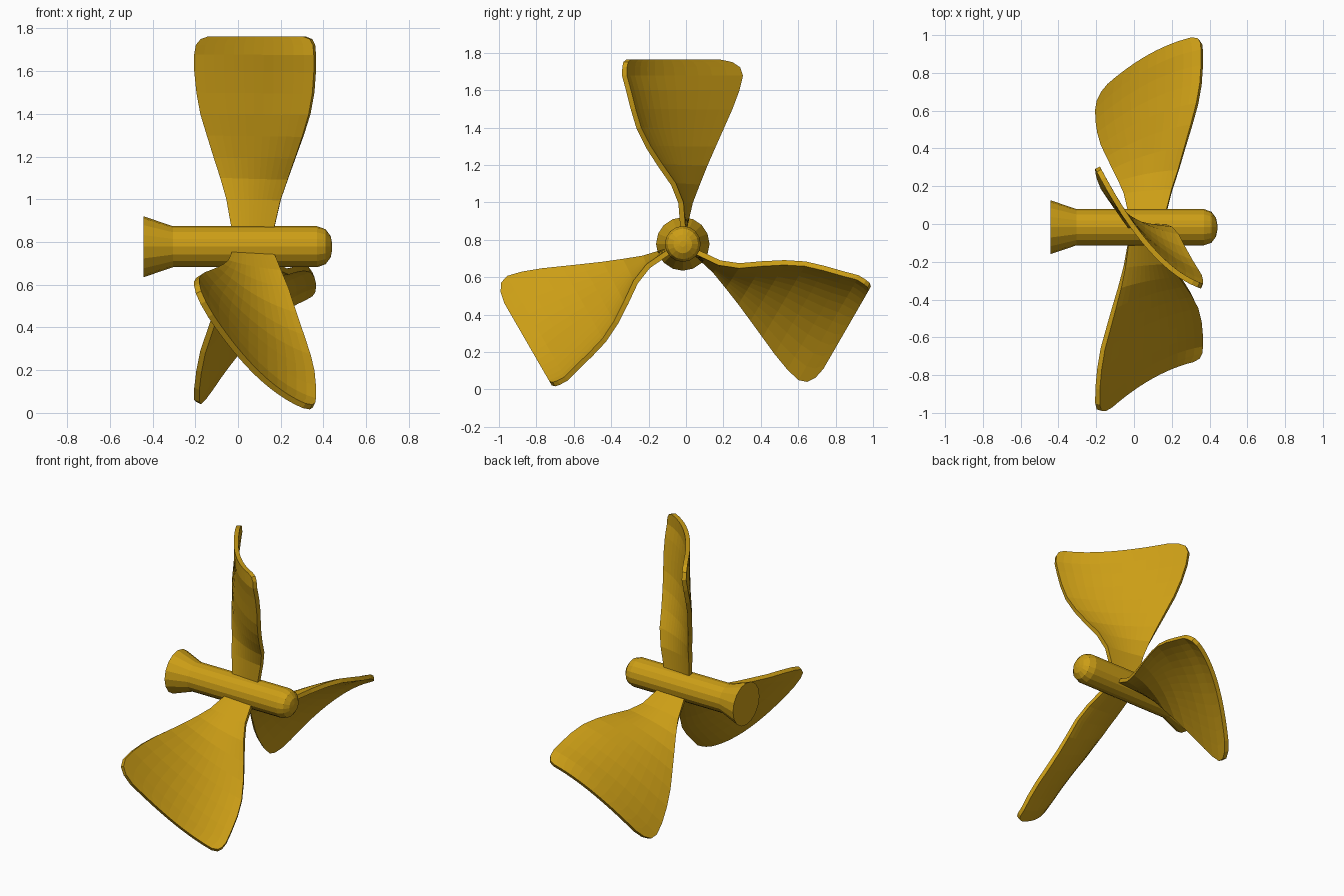
import bpy, bmesh, math
from mathutils import Matrix, Vector

if "Cube" in bpy.data.objects:
    bpy.data.objects.remove(bpy.data.objects["Cube"])

CENTRE = Vector((0, -0.017, 0.778))
brass = bpy.data.materials.new("brass")
brass.diffuse_color = (0.60, 0.34, 0.008, 1)
brass.use_nodes = True
brass.node_tree.nodes["Principled BSDF"].inputs["Base Color"].default_value = brass.diffuse_color


def add_object(name, bm):
    bmesh.ops.recalc_face_normals(bm, faces=bm.faces[:])
    mesh = bpy.data.meshes.new(name)
    bm.to_mesh(mesh)
    bm.free()
    mesh.materials.append(brass)
    ob = bpy.data.objects.new(name, mesh)
    bpy.context.collection.objects.link(ob)
    ob.location = CENTRE
    return ob


# Hub: lathed profile of (x, radius) along the shaft axis
profile = [(-0.443, 0.143), (-0.305, 0.096), (0.37, 0.096), (0.41, 0.082),
           (0.434, 0.05), (0.441, 0.016)]
SIDES = 16
bm = bmesh.new()
rings = [[bm.verts.new((x, r * math.cos(2 * math.pi * i / SIDES),
                        r * math.sin(2 * math.pi * i / SIDES)))
          for i in range(SIDES)] for x, r in profile]
for a, b in zip(rings, rings[1:]):
    for i in range(SIDES):
        j = (i + 1) % SIDES
        bm.faces.new((a[i], a[j], b[j], b[i]))
bm.faces.new(rings[0])
bm.faces.new(rings[-1])
add_object("hub", bm)

# Blade sections: radius, left x, right x, left y, right y, camber
sections = [
    (0.04, -0.02, 0.160, 0.00, 0.00, 0.0),
    (0.09, -0.03, 0.170, 0.01, 0.00, 0.0),
    (0.22, -0.05, 0.200, 0.04, -0.01, 0.008),
    (0.32, -0.075, 0.235, 0.08, -0.05, 0.02),
    (0.42, -0.105, 0.270, 0.122, -0.12, 0.035),
    (0.52, -0.135, 0.305, 0.167, -0.185, 0.05),
    (0.62, -0.165, 0.335, 0.212, -0.235, 0.066),
    (0.72, -0.183, 0.353, 0.257, -0.265, 0.082),
    (0.82, -0.193, 0.360, 0.295, -0.290, 0.098),
    (0.90, -0.193, 0.360, 0.315, -0.312, 0.11),
]
# Rounded tip: radius and inset of each corner along the last section
tip = [(0.945, 0.008, 0.004), (0.972, 0.03, 0.018), (0.985, 0.065, 0.05)]
COLS = 12


def section_row(bm, r, xl, xr, yl, yr, camber, left=0, right=0):
    row = []
    for i in range(COLS + 1):
        x = xl + left + (xr - right - xl - left) * i / COLS
        t = (x - xl) / (xr - xl)
        y = yl + (yr - yl) * t - camber * 4 * t * (1 - t)
        row.append(bm.verts.new((x, y, r)))
    return row


for n, name in enumerate(("top_blade", "left_blade", "right_blade")):
    bm = bmesh.new()
    rows = [section_row(bm, *s) for s in sections]
    last = sections[-1]
    rows += [section_row(bm, r, *last[1:], l, rt) for r, l, rt in tip]
    for a, b in zip(rows, rows[1:]):
        for i in range(COLS):
            bm.faces.new((a[i], a[i + 1], b[i + 1], b[i]))
    bmesh.ops.rotate(bm, verts=bm.verts[:], cent=(0, 0, 0),
                     matrix=Matrix.Rotation(n * math.tau / 3, 3, 'X'))
    blade = add_object(name, bm)
    thick = blade.modifiers.new("thickness", 'SOLIDIFY')
    thick.thickness = 0.028
    thick.offset = 0
